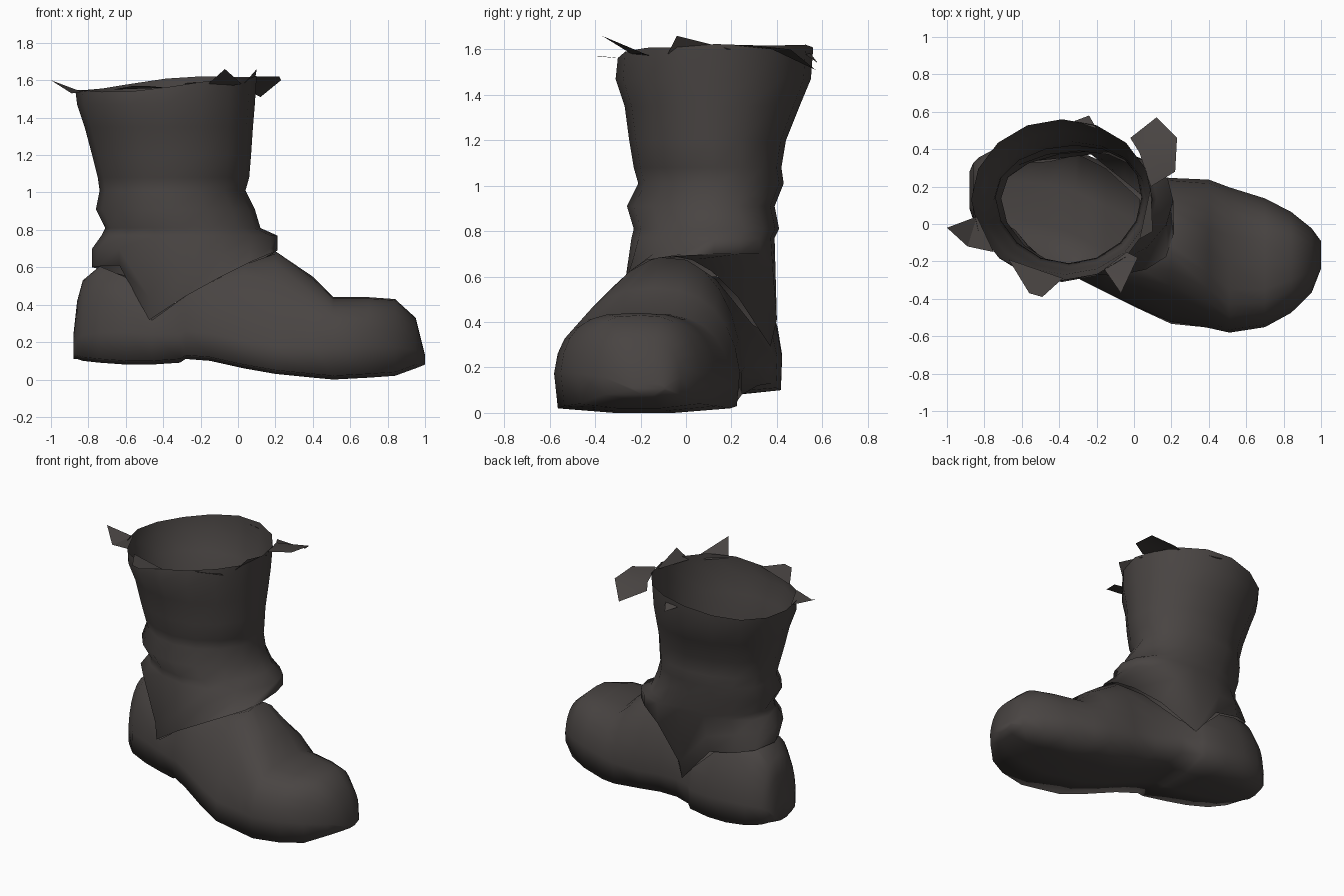
import bpy
import bmesh
from math import sin, cos, pi, radians

default_cube = bpy.data.objects.get("Cube")
if default_cube:
    bpy.data.objects.remove(default_cube, do_unlink=True)

# One worn leather colour
leather = bpy.data.materials.new("dark_leather")
leather.use_nodes = True
leather_colour = (0.066, 0.058, 0.055, 1)
leather.diffuse_color = leather_colour
shader = leather.node_tree.nodes["Principled BSDF"]
shader.inputs["Base Color"].default_value = leather_colour
shader.inputs["Roughness"].default_value = 0.9


def finish(name, bm, smooth_angle):
    """Turn a bmesh into a shaded object."""
    bmesh.ops.recalc_face_normals(bm, faces=bm.faces)
    mesh = bpy.data.meshes.new(name)
    bm.to_mesh(mesh)
    bm.free()
    mesh.materials.append(leather)
    obj = bpy.data.objects.new(name, mesh)
    bpy.context.collection.objects.link(obj)
    bpy.ops.object.select_all(action="DESELECT")
    obj.select_set(True)
    bpy.context.view_layer.objects.active = obj
    bpy.ops.object.shade_smooth_by_angle(angle=radians(smooth_angle))


def loft(bm, loops, capped):
    """Skin a list of closed point loops."""
    rings = [[bm.verts.new(point) for point in loop] for loop in loops]
    for lower, upper in zip(rings, rings[1:]):
        count = len(lower)
        for i in range(count):
            j = (i + 1) % count
            bm.faces.new((lower[i], lower[j], upper[j], upper[i]))
    if capped:
        bm.faces.new(rings[0])
        bm.faces.new(rings[-1])


def interpolate(table, value):
    """Piecewise linear lookup of the row values for an ascending key."""
    if value <= table[0][0]:
        return table[0][1:]
    for lower, upper in zip(table, table[1:]):
        if value <= upper[0]:
            part = (value - lower[0]) / (upper[0] - lower[0])
            return [a + (b - a) * part for a, b in zip(lower[1:], upper[1:])]
    return table[-1][1:]


def foot_section(x, y_min, y_max, bottom, top, power, lean):
    """Arch across the foot with a leaning crown and a slightly full sole."""
    middle, half = (y_min + y_max) / 2, (y_max - y_min) / 2
    edge = bottom + 0.02
    points = []
    steps = 14
    for i in range(steps + 1):
        angle = pi * i / steps
        c, s = cos(angle), max(sin(angle), 0)
        across = abs(c) ** (2 / power) * (1 if c > 0 else -1)
        rise = s ** (2 / power)
        inset = 0.96 if i in (0, steps) else 1
        points.append((x, middle + half * across * inset + lean * rise,
                       edge + (top - edge) * rise))
    return points + [(x, middle - half / 3, bottom),
                     (x, middle + half / 3, bottom)]


# Foot: x, y_min, y_max, bottom, top, roundness, crown lean
foot_sections = [
    (-0.88, 0.08, 0.28, 0.11, 0.24, 2.5, 0),
    (-0.86, 0.02, 0.33, 0.11, 0.42, 2.5, 0),
    (-0.83, -0.03, 0.36, 0.1, 0.53, 2.4, 0),
    (-0.74, -0.12, 0.41, 0.09, 0.63, 2.3, 0),
    (-0.6, -0.18, 0.43, 0.08, 0.67, 2.3, 0),
    (-0.46, -0.23, 0.43, 0.08, 0.67, 2.2, 0),
    (-0.31, -0.29, 0.41, 0.09, 0.67, 2.1, 0),
    (-0.28, -0.31, 0.39, 0.11, 0.67, 2.1, 0),
    (-0.15, -0.38, 0.33, 0.1, 0.69, 2, 0.02),
    (0.03, -0.47, 0.26, 0.06, 0.70, 1.9, 0.05),
    (0.2, -0.55, 0.24, 0.03, 0.69, 1.9, 0.08),
    (0.4, -0.57, 0.24, 0.01, 0.55, 2.4, 0.02),
    (0.51, -0.58, 0.21, 0, 0.44, 3, -0.02),
    (0.7, -0.55, 0.15, 0.01, 0.44, 3, -0.02),
    (0.84, -0.48, 0.07, 0.02, 0.43, 2.8, 0),
    (0.95, -0.37, -0.02, 0.06, 0.33, 2.6, 0),
    (1, -0.24, -0.09, 0.08, 0.13, 2.4, 0),
]
# Lower edge of the shaft dips to a point on each side of the ankle
hems = {
    "right": [(-0.78, 0.60), (-0.64, 0.62), (-0.47, 0.31), (-0.29, 0.44),
              (0, 0.60), (0.21, 0.69)],
    "left": [(-0.78, 0.60), (-0.62, 0.56), (-0.42, 0.52), (-0.23, 0.29),
             (0, 0.57), (0.21, 0.69)],
}


def hem_height(x, side):
    return interpolate(hems[side], x)[0]


def hug_foot(x, side, gap):
    """Point at hem height on one side of the foot, a gap outside it."""
    z = hem_height(x, side)
    y_min, y_max, bottom, top, power, lean = interpolate(foot_sections, x)
    rise = min((z - bottom) / (top - bottom), 1)
    across = (y_max - y_min) / 2 * (1 - rise ** power) ** (1 / power) + gap
    direction = 1 if side == "left" else -1
    return x, (y_min + y_max) / 2 + lean * rise + direction * across, z


def foot_side(x, y):
    y_min, y_max, _, _, _, lean = interpolate(foot_sections, x)
    return "left" if y > (y_min + y_max) / 2 + lean else "right"


foot = bmesh.new()
loft(foot, [foot_section(*section) for section in foot_sections], True)
# Ankle opening, its edge trimmed to the hem
covered = {v for v in foot.verts
           if v.co.z > hem_height(v.co.x, foot_side(v.co.x, v.co.y))}
opening = [f for f in foot.faces if all(v in covered for v in f.verts)]
for vert in covered:
    vert.co = hug_foot(vert.co.x, foot_side(vert.co.x, vert.co.y), 0)
bmesh.ops.delete(foot, geom=opening, context="FACES")
bmesh.ops.remove_doubles(foot, verts=foot.verts, dist=0.001)
finish("foot", foot, 120)

# Shaft with slouch folds: height, x_min, x_max, y_min, y_max
shaft_rings = [
    (0.70, -0.78, 0.21, -0.27, 0.40),
    (0.77, -0.73, 0.21, -0.24, 0.39),
    (0.81, -0.71, 0.12, -0.23, 0.41),
    (0.91, -0.76, 0.09, -0.26, 0.39),
    (1.01, -0.74, 0.04, -0.21, 0.43),
    (1.08, -0.75, 0.06, -0.23, 0.42),
    (1.2, -0.78, 0.07, -0.25, 0.44),
    (1.35, -0.82, 0.08, -0.27, 0.50),
    (1.47, -0.86, 0.09, -0.31, 0.55),
]
segments = 16


def shaft_ring(height, x_min, x_max, y_min, y_max):
    """Oval that bulges toward the front left the lower it sits."""
    bulge = 0.07 * max(1.5 - height, 0)
    points = []
    for i in range(segments):
        c, s = cos(2 * pi * i / segments), sin(2 * pi * i / segments)
        x = (x_min + x_max) / 2 + (x_max - x_min) / 2 * c
        y = (y_min + y_max) / 2 + (y_max - y_min) / 2 * s
        points.append((x + bulge * max(s, 0) ** 2, y + bulge * c * c, height))
    return points


rings = [shaft_ring(*ring) for ring in shaft_rings]
ring_sides = ["left" if i < segments / 2 else "right" for i in range(segments)]
hem_ring = [hug_foot(x, side, 0.02)
            for (x, y, z), side in zip(rings[0], ring_sides)]
# The lowest fold follows the hem down at the sides
rings[0] = [(x, y, min(z, hem_height(x, side) + 0.12))
            for (x, y, z), side in zip(rings[0], ring_sides)]
rim_ring = [(x, y, z + 0.085 * x + 0.04 * y + 0.01 * sin(5 * i))
            for i, (x, y, z) in
            enumerate(shaft_ring(1.61, -0.87, 0.1, -0.3, 0.56))]
shaft = bmesh.new()
loft(shaft, [hem_ring] + rings + [rim_ring], False)
finish("shaft", shaft, 80)

# Torn flaps of leather along the rim
flap_outlines = {
    "back_flap": [(-0.84, 0.04, 1.54), (-1, -0.02, 1.6),
                  (-0.89, -0.12, 1.53), (-0.75, -0.15, 1.55)],
    "right_back_flap": [(-0.67, -0.19, 1.55), (-0.56, -0.37, 1.57),
                        (-0.49, -0.39, 1.57), (-0.38, -0.29, 1.56)],
    "right_front_flap": [(-0.16, -0.24, 1.58), (-0.07, -0.37, 1.66),
                         (0.02, -0.18, 1.58), (-0.04, -0.15, 1.57)],
    "front_flap": [(0.03, 0.38, 1.6), (-0.02, 0.46, 1.58),
                   (0.12, 0.57, 1.51), (0.23, 0.46, 1.6),
                   (0.22, 0.28, 1.62), (0.09, 0.2, 1.62)],
    "left_flap": [(-0.32, 0.55, 1.58), (-0.24, 0.58, 1.54),
                  (-0.2, 0.51, 1.59)],
    "front_peak": [(0.09, 0.2, 1.6), (0.1, -0.04, 1.66),
                   (0.03, -0.08, 1.58)],
}
for name, outline in flap_outlines.items():
    flap = bmesh.new()
    corners = [flap.verts.new(point) for point in outline]
    for second, third in zip(corners[1:], corners[2:]):
        flap.faces.new((corners[0], second, third))
    finish(name, flap, 30)
